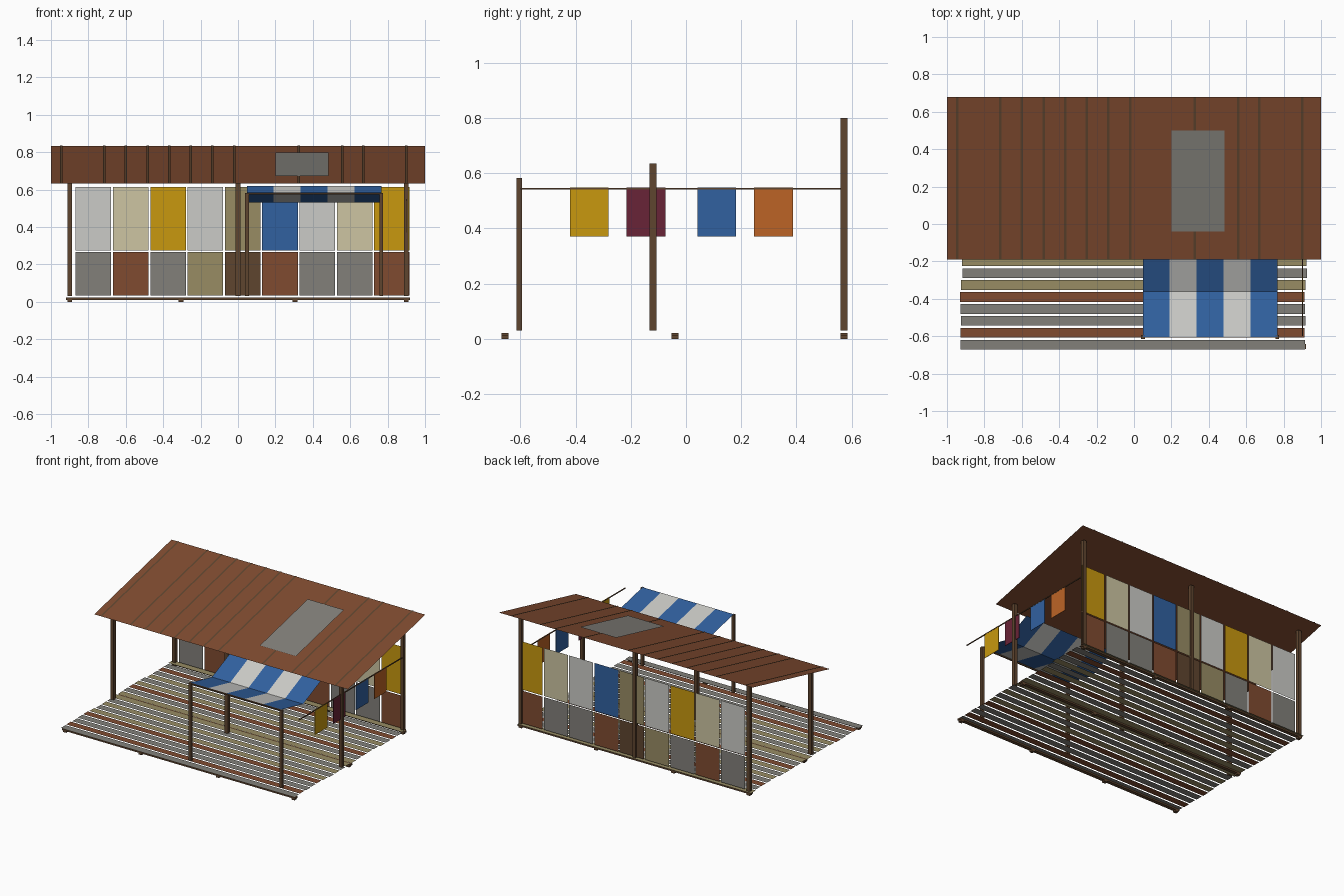
import bpy, bmesh, math, random

if "Cube" in bpy.data.objects:
    bpy.data.objects.remove(bpy.data.objects["Cube"])

random.seed(4)


def lin(c):
    c /= 255
    return c / 12.92 if c <= 0.04045 else ((c + 0.055) / 1.055) ** 2.4


def material(name, *rgb):
    m = bpy.data.materials.new(name)
    m.diffuse_color = (*[lin(c) for c in rgb], 1)
    m.use_nodes = True
    m.node_tree.nodes["Principled BSDF"].inputs["Base Color"].default_value = m.diffuse_color
    return m


WHITE = material("off_white", 203, 203, 199)
CREAM = material("cream", 205, 197, 162)
TAN = material("tan", 152, 140, 100)
GREY = material("grey", 130, 128, 122)
YELLOW = material("yellow", 200, 152, 15)
BLUE = material("blue", 49, 97, 160)
MAROON = material("maroon", 105, 35, 55)
ORANGE = material("orange", 188, 100, 38)
RUST = material("rust", 128, 75, 48)
WOOD = material("dark_wood", 95, 69, 47)


def finish(name, bm, mat):
    me = bpy.data.meshes.new(name)
    bm.to_mesh(me)
    bm.free()
    me.materials.append(mat)
    ob = bpy.data.objects.new(name, me)
    bpy.context.collection.objects.link(ob)
    return ob


def box(name, x, y, z, mat):
    """Box from (min, max) pairs."""
    bm = bmesh.new()
    bmesh.ops.create_cube(bm, size=1)
    for v in bm.verts:
        v.co = [(a + b) / 2 + c * (b - a) for c, (a, b) in zip(v.co, (x, y, z))]
    return finish(name, bm, mat)


def sheet(name, path, x, mat):
    """Thin sheet: a (y, z) path swept across x."""
    bm = bmesh.new()
    rows = [[bm.verts.new((xx, y, z)) for xx in x] for y, z in path]
    for a, b in zip(rows, rows[1:]):
        bm.faces.new((a[0], a[1], b[1], b[0]))
    return finish(name, bm, mat)


def post(name, x, y, top, r=0.0125):
    box(name, (x - r, x + r), (y - r, y + r), (0.03, top), WOOD)


# Feet and long bearers under the deck
for y in (-0.655, -0.04, 0.572):
    ys = (y - 0.0125, y + 0.0125)
    box("bearer", (-0.92, 0.92), ys, (0.011, 0.022), WOOD)
    for x in (-0.9, -0.305, 0.305, 0.9):
        box("foot", (x - 0.0125, x + 0.0125), ys, (0, 0.011), WOOD)

# Deck planks with uneven ends
planks = [GREY, RUST, GREY, GREY, RUST, TAN, GREY, TAN, GREY, TAN,
          TAN, GREY, RUST, TAN, GREY, TAN, GREY, RUST, GREY, TAN]
for i, mat in enumerate(planks):
    y = -0.645 + i * 0.0637
    shift = random.uniform(-0.008, 0.006)
    sheet("deck_plank", [(y - 0.026, 0.026), (y + 0.026, 0.026)],
          (-0.922 + shift, 0.919 + shift), mat)

# Roof posts and awning posts
for x in (-0.9, 0, 0.9):
    post("front_post", x, -0.12, 0.635)
    post("back_post", x, 0.572, 0.8)
for x in (0.048, 0.766):
    post("awning_post", x, -0.604, 0.582, 0.01)
box("awning_rail", (0.04, 0.776), (-0.608, -0.6), (0.574, 0.582), WOOD)

# Back wall: two rows of patchwork panels
upper = [WHITE, CREAM, YELLOW, WHITE, TAN, BLUE, WHITE, CREAM, YELLOW]
lower = [GREY, RUST, GREY, TAN, WOOD, RUST, GREY, GREY, RUST]
for row, z0, z1 in ((upper, 0.273, 0.615), (lower, 0.033, 0.265)):
    for i, mat in enumerate(row):
        x = -0.868 + i * 0.1995
        sheet("wall_panel", [(0.575, z0), (0.575, z1)], (x, x + 0.19), mat)


# Sloping roof, seam strips and patch
def slope(y0, y1, lift):
    return [(y, 0.632 + (y + 0.19) * 0.23 + lift) for y in (y0, y1)]


sheet("roof", slope(-0.19, 0.68, 0), (-1, 1), RUST)
for x in (-0.945, -0.715, -0.6, -0.483, -0.368, -0.252, -0.138, -0.02,
          0.325, 0.557, 0.67, 0.9):
    sheet("roof_seam", slope(-0.19, 0.68, 0.003), (x - 0.006, x + 0.006), WOOD)
sheet("roof_patch", slope(-0.04, 0.5, 0.007), (0.2, 0.485), GREY)

# Sagging striped awning
for i in range(5):
    x = 0.047 + i * 0.1438
    sheet("awning_stripe", [(-0.16, 0.62), (-0.36, 0.53), (-0.604, 0.584)],
          (x, x + 0.1438), WHITE if i % 2 else BLUE)

# Clothes line with hanging cloths
box("clothes_line", (0.897, 0.903), (-0.6, 0.572), (0.541, 0.547), WOOD)
for y, mat in ((-0.42, YELLOW), (-0.215, MAROON), (0.042, BLUE), (0.247, ORANGE)):
    box("hanging_cloth", (0.8985, 0.9015), (y, y + 0.14), (0.37, 0.549), mat)
